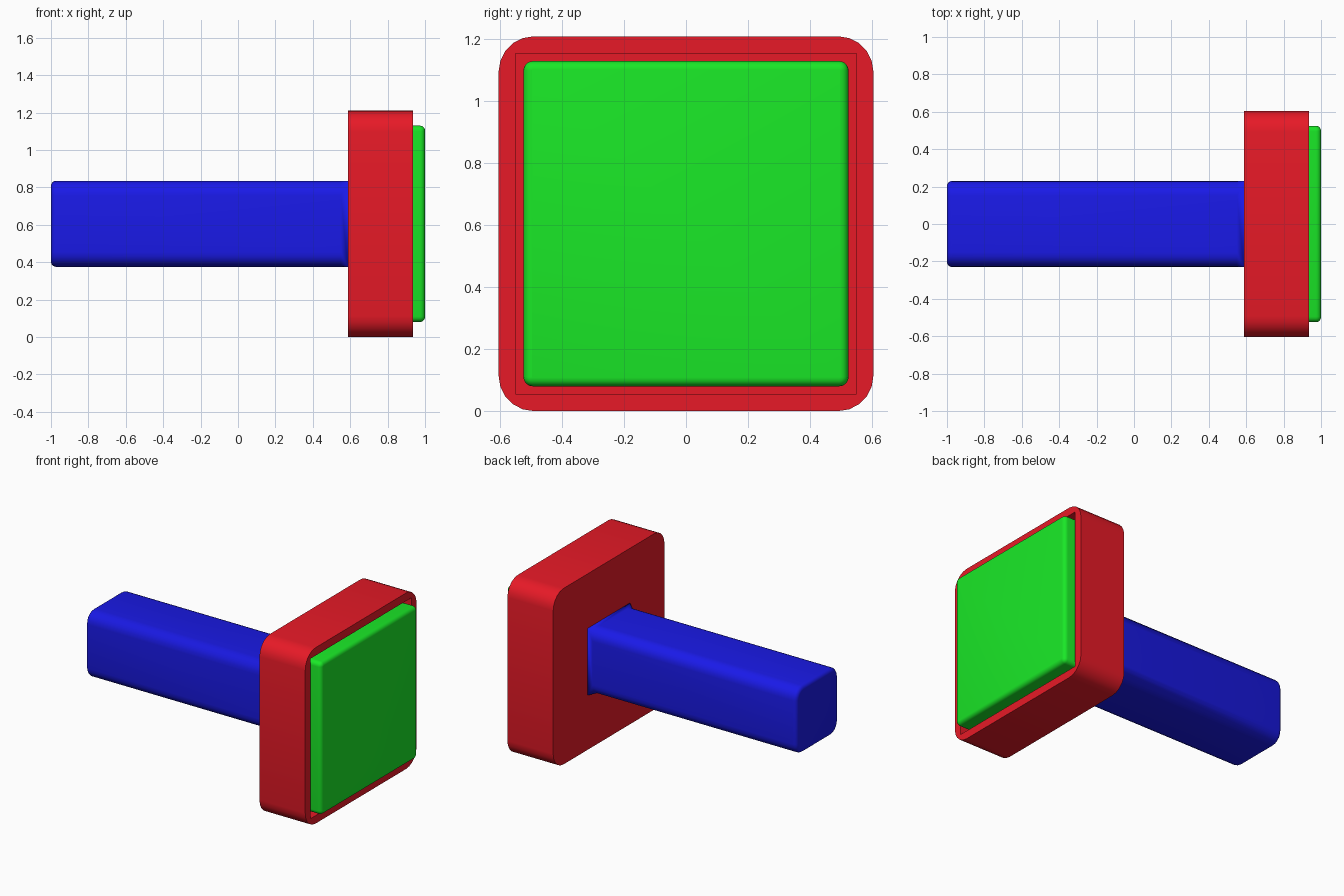
import bpy, bmesh
from math import sin, cos, pi, radians

if "Cube" in bpy.data.objects:
    bpy.data.objects.remove(bpy.data.objects["Cube"])

CZ = 0.605  # height of the common axis


def rounded_square(x, half, radius, steps=5):
    """Points of a rounded square in the YZ plane, centred on the axis."""
    pts = []
    for q, (sy, sz) in enumerate([(1, 1), (-1, 1), (-1, -1), (1, -1)]):
        for i in range(steps + 1):
            a = pi / 2 * (q + i / steps)
            pts.append((x, sy * (half - radius) + radius * cos(a),
                        CZ + sz * (half - radius) + radius * sin(a)))
    return pts


def loft(name, color, sections):
    """Skin a closed solid through (x, half width, corner radius) sections."""
    bm = bmesh.new()
    rings = [[bm.verts.new(p) for p in rounded_square(*s)] for s in sections]
    for a, b in zip(rings, rings[1:]):
        for i in range(len(a)):
            j = (i + 1) % len(a)
            bm.faces.new((a[i], a[j], b[j], b[i]))
    bm.faces.new(rings[0])
    bm.faces.new(rings[-1])
    bmesh.ops.remove_doubles(bm, verts=bm.verts, dist=1e-5)
    bmesh.ops.recalc_face_normals(bm, faces=bm.faces)
    mesh = bpy.data.meshes.new(name)
    bm.to_mesh(mesh)
    bm.free()
    obj = bpy.data.objects.new(name, mesh)
    bpy.context.collection.objects.link(obj)
    mat = bpy.data.materials.new(name + "_paint")
    mat.diffuse_color = color
    mat.use_nodes = True
    mat.node_tree.nodes["Principled BSDF"].inputs["Base Color"].default_value = mat.diffuse_color
    mesh.materials.append(mat)
    bpy.ops.object.select_all(action='DESELECT')
    obj.select_set(True)
    bpy.context.view_layer.objects.active = obj
    bpy.ops.object.shade_smooth_by_angle(angle=radians(40))
    return obj


def round_over(x, direction, half, radius, r, steps=4):
    """Sections easing from an end face at x out to the full width."""
    out = []
    for i in range(steps + 1):
        a = pi / 2 * i / steps
        inset = r * (1 - sin(a))
        out.append((x + direction * r * (1 - cos(a)), half - inset,
                    max(radius - inset, 0)))
    return out


# Shaft: rounded bar that squares off where it meets the housing
loft("shaft", (0.01, 0.01, 0.8, 1),
     round_over(-1.0, 1, 0.23, 0.08, 0.027)
     + [(0.55, 0.23, 0.08), (0.587, 0.23, 0), (0.60, 0.23, 0)])

# Housing: rounded square block with a square recess in its +x face
loft("housing", (0.8, 0.01, 0.02, 1),
     [(0.587, 0.605, 0.113), (0.935, 0.605, 0.113),
      (0.935, 0.55, 0), (0.645, 0.55, 0)])

# Button: soft-edged plate sitting in the recess
loft("button", (0.01, 0.8, 0.02, 1),
     round_over(0.645, 1, 0.525, 0.03, 0.027)
     + round_over(1.0, -1, 0.525, 0.03, 0.027)[::-1])
